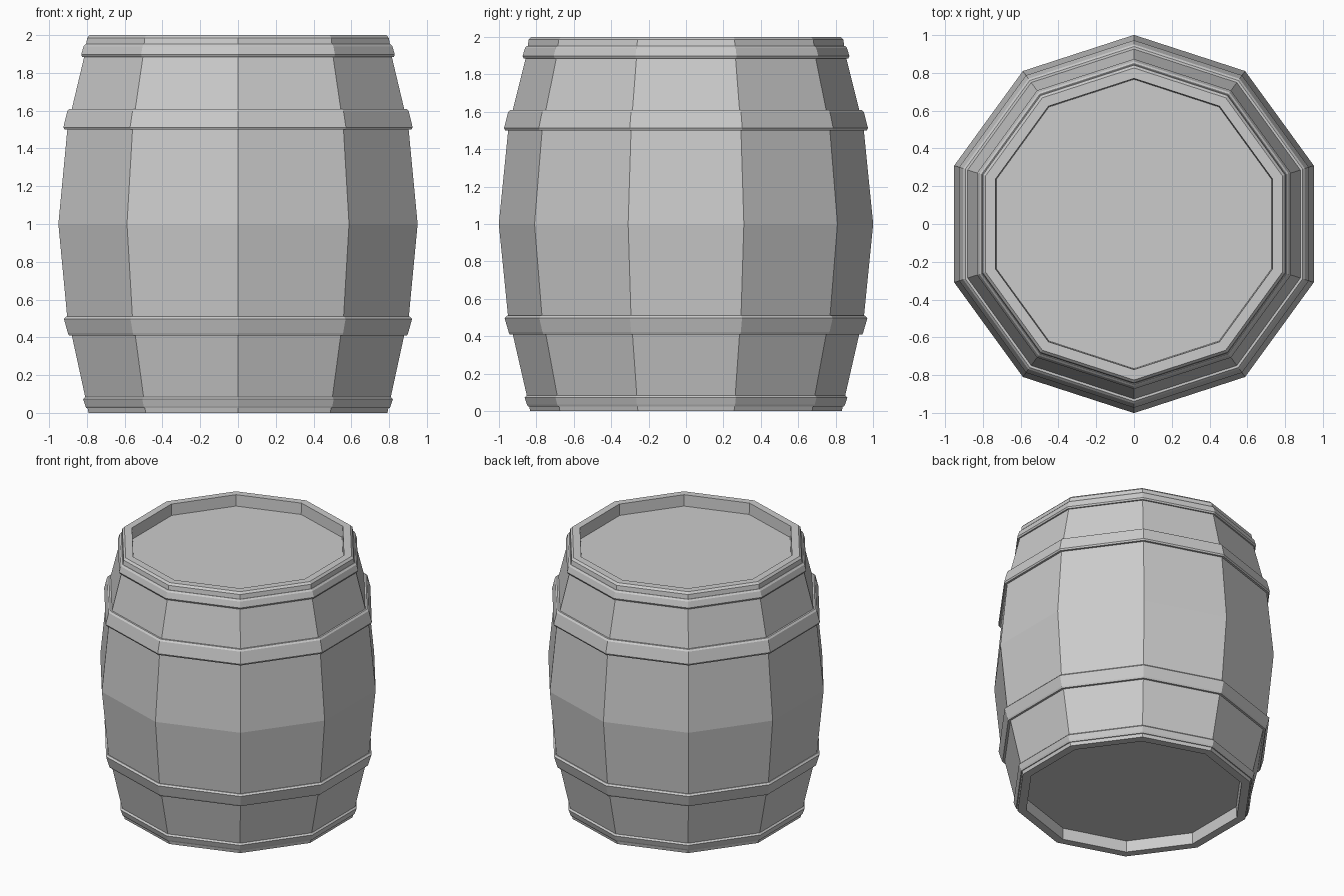
import bpy, bmesh
from math import cos, sin, pi

if "Cube" in bpy.data.objects:
    bpy.data.objects.remove(bpy.data.objects["Cube"])

SIDES = 10


def ring_solid(name, profile, closed):
    """Revolve an (r, z) profile into a ten-sided solid; cap the ends if open."""
    bm = bmesh.new()
    rings = []
    for r, z in profile:
        rings.append([bm.verts.new((r * cos(pi / 2 + 2 * pi * k / SIDES),
                                    r * sin(pi / 2 + 2 * pi * k / SIDES), z))
                      for k in range(SIDES)])
    pairs = list(zip(rings, rings[1:]))
    if closed:
        pairs.append((rings[-1], rings[0]))
    else:
        bm.faces.new(rings[0])
        bm.faces.new(rings[-1])
    for a, b in pairs:
        for k in range(SIDES):
            j = (k + 1) % SIDES
            bm.faces.new((a[k], a[j], b[j], b[k]))
    bmesh.ops.recalc_face_normals(bm, faces=bm.faces)
    mesh = bpy.data.meshes.new(name)
    bm.to_mesh(mesh)
    bm.free()
    obj = bpy.data.objects.new(name, mesh)
    bpy.context.collection.objects.link(obj)
    return obj


# Bulging body with recessed heads at both ends
ring_solid("barrel_body", [
    (0.765, 0.085), (0.77, 0.0), (0.832, 0.0), (0.845, 0.06),
    (0.925, 0.41), (0.95, 0.5), (1.0, 1.0), (0.95, 1.5),
    (0.925, 1.61), (0.855, 1.89), (0.84, 1.985), (0.825, 2.0),
    (0.77, 2.0), (0.765, 1.915)], closed=False)


# Hoops: flat bands with chamfered edges, following the slope of the body
def hoop(name, z0, z1, r0, r1):
    c, deep = 0.012, 0.05
    ring_solid(name, [
        (r0 - deep, z0), (r0 - c / 2, z0), (r0, z0 + c),
        (r1, z1 - c), (r1 - c, z1), (r1 - deep, z1)], closed=True)


hoop("bottom_hoop", 0.025, 0.085, 0.85, 0.862)
hoop("lower_hoop", 0.41, 0.51, 0.947, 0.969)
hoop("upper_hoop", 1.5, 1.61, 0.972, 0.95)
hoop("top_hoop", 1.885, 1.952, 0.873, 0.86)
